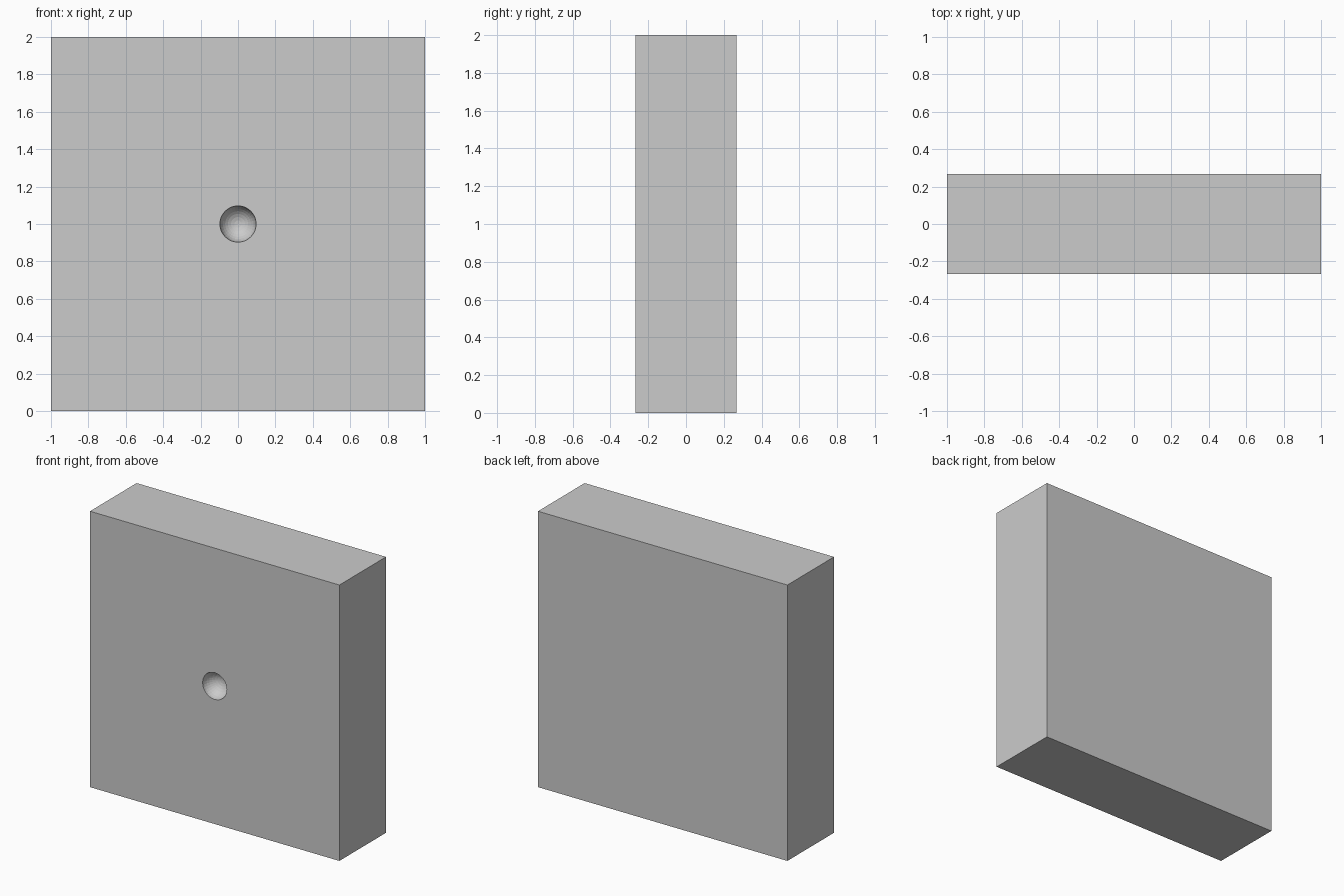
import bpy
from math import radians

if "Cube" in bpy.data.objects:
    bpy.data.objects.remove(bpy.data.objects["Cube"])

HALF_DEPTH = 0.267
DIMPLE_RADIUS = 0.097

# Square slab standing on the ground
bpy.ops.mesh.primitive_cube_add(size=1, location=(0, 0, 1))
slab = bpy.context.object
slab.name = "slab"
slab.scale = (2, 2 * HALF_DEPTH, 2)
bpy.ops.object.transform_apply(location=False, rotation=False, scale=True)

# Sphere cutter, pole facing forward, centred almost on the front face
bpy.ops.mesh.primitive_uv_sphere_add(
    segments=32, ring_count=16, radius=DIMPLE_RADIUS,
    location=(0, -HALF_DEPTH - 0.001, 1), rotation=(radians(90), 0, 0))
cutter = bpy.context.object
cutter.name = "dimple_cutter"
cutter.hide_render = True

# Hemispherical dimple in the middle of the front
cut = slab.modifiers.new("dimple", 'BOOLEAN')
cut.operation = 'DIFFERENCE'
cut.solver = 'EXACT'
cut.object = cutter
bpy.context.view_layer.objects.active = slab
bpy.ops.object.modifier_apply(modifier=cut.name)
bpy.data.objects.remove(cutter)
